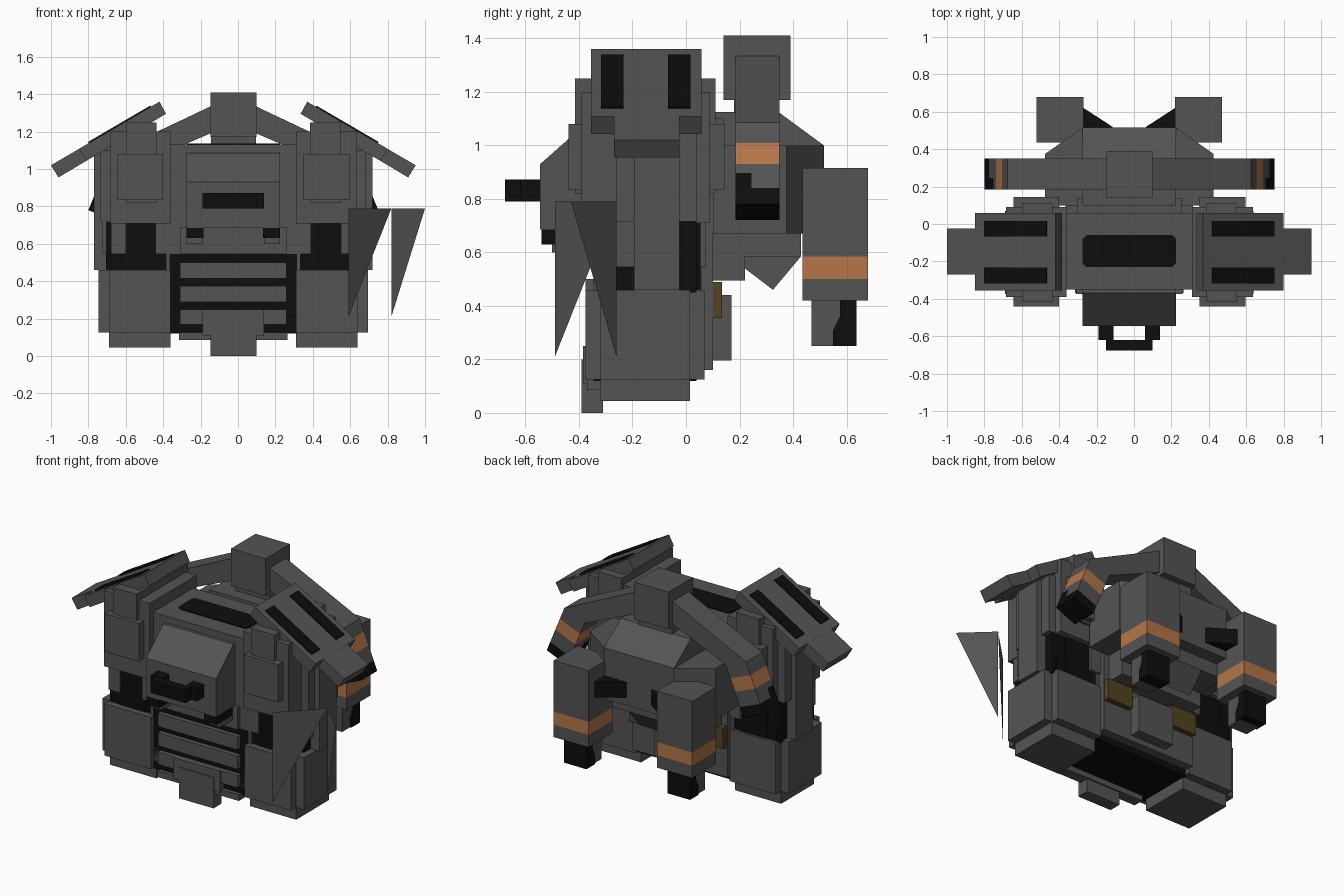
import bpy, bmesh

CX = -0.025  # symmetry plane of the pack


def material(name, col):
    m = bpy.data.materials.new(name)
    m.diffuse_color = (*col, 1)
    return m


GRAY = material("dark gray", (0.088, 0.088, 0.088))
BLACK = material("black", (0.004, 0.004, 0.004))
ORANGE = material("orange", (0.46, 0.18, 0.066))
OLIVE = material("olive brown", (0.085, 0.058, 0.015))


def prism(name, pts, lo, hi, axis, mat, sign=1):
    """Extrude a 2D profile along an axis; sign=-1 mirrors it in x."""
    place = {"x": lambda p, t: (t, p[0], p[1]),
             "y": lambda p, t: (p[0], t, p[1]),
             "z": lambda p, t: (p[0], p[1], t)}[axis]
    bm = bmesh.new()
    rings = []
    for t in (lo, hi):
        co = [place(p, t) for p in pts]
        rings.append([bm.verts.new((CX + sign * x, y, z)) for x, y, z in co])
    a, b = rings
    bm.faces.new(a)
    bm.faces.new(b)
    for i in range(len(a)):
        j = (i + 1) % len(a)
        bm.faces.new((a[i], a[j], b[j], b[i]))
    bmesh.ops.recalc_face_normals(bm, faces=bm.faces)
    me = bpy.data.meshes.new(name)
    bm.to_mesh(me)
    bm.free()
    me.materials.append(mat)
    ob = bpy.data.objects.new(name, me)
    bpy.context.collection.objects.link(ob)
    return ob


def box(name, x, y, z, mat=GRAY, sign=1):
    pts = [(x[0], y[0]), (x[1], y[0]), (x[1], y[1]), (x[0], y[1])]
    return prism(name, pts, z[0], z[1], "z", mat, sign)


def mid(name, half, y, z, mat=GRAY):
    return box(name, (-half, half), y, z, mat)


# Central torso
mid("inner_core", 0.68, (-0.26, 0.04), (0.45, 0.72), BLACK)
mid("belly_core", 0.34, (-0.345, 0.04), (0.12, 0.56), BLACK)
mid("torso", 0.36, (-0.35, 0.06), (0.545, 1.13))
mid("torso_back", 0.34, (0.0, 0.1), (0.16, 1.06))
mid("torso_back_step", 0.28, (0.0, 0.14), (0.56, 1.1))
cut = [(-0.25, -0.21), (-0.23, -0.23), (0.23, -0.23), (0.25, -0.21),
       (0.25, -0.08), (0.23, -0.06), (-0.23, -0.06), (-0.25, -0.08)]
prism("deck_slot", cut, 1.129, 1.136, "z", BLACK)

# Belly bars and lower tab
for i, z in enumerate([(0.545, 0.69), (0.415, 0.50), (0.29, 0.375), (0.17, 0.25)]):
    mid(f"belly_bar_{i}", 0.285, (-0.375, -0.33), z)
mid("lower_plate", 0.165, (-0.385, -0.3), (0.11, 0.25))
mid("lower_skirt", 0.29, (-0.37, -0.3), (0.085, 0.125))
mid("front_tab", 0.123, (-0.39, -0.31), (0.0, 0.2))

# Front pod with handle
pod = [(-0.545, 0.685), (-0.545, 0.93), (-0.37, 1.085), (-0.33, 1.085), (-0.33, 0.685)]
prism("front_pod", pod, -0.25, 0.25, "x", GRAY)
handle = [(-0.165, -0.54), (-0.165, -0.62), (-0.125, -0.62), (-0.125, -0.677),
          (0.125, -0.677), (0.125, -0.62), (0.165, -0.62), (0.165, -0.54),
          (0.085, -0.54), (0.085, -0.62), (-0.085, -0.62), (-0.085, -0.54)]
prism("front_handle", handle, 0.79, 0.872, "z", BLACK)

# Back pod
plan = [(-0.45, 0.1), (-0.45, 0.375), (-0.25, 0.515), (0.25, 0.515), (0.45, 0.375), (0.45, 0.1)]
prism("back_pod", plan, 0.67, 1.0, "z", GRAY)
roof = [(0.1, 1.0), (0.1, 1.125), (0.345, 1.125), (0.515, 1.0)]
prism("back_pod_roof", roof, -0.25, 0.25, "x", GRAY)
mid("back_pod_base", 0.3, (0.08, 0.43), (0.585, 0.67))
mid("back_pod_foot", 0.3, (0.04, 0.22), (0.495, 0.59))
prism("back_keel", [(0.21, 0.59), (0.22, 0.54), (0.325, 0.46), (0.43, 0.585)],
      -0.13, 0.13, "x", GRAY)
mid("rear_box", 0.13, (0.05, 0.17), (0.195, 0.44))
mid("top_box", 0.123, (0.14, 0.39), (1.17, 1.41))
mid("top_neck", 0.12, (0.18, 0.35), (1.0, 1.18))


def lerp(a, b, t):
    return (a[0] + (b[0] - a[0]) * t, a[1] + (b[1] - a[1]) * t)


for s, side in ((-1, "left"), (1, "right")):
    def b(name, x, y, z, mat=GRAY):
        return box(f"{side}_{name}", x, y, z, mat, s)

    def p(name, pts, lo, hi, axis, mat=GRAY):
        return prism(f"{side}_{name}", pts, lo, hi, axis, mat, s)

    # Chest blocks, straps and side panels
    b("chest_block", (0.335, 0.66), (-0.39, 0.09), (0.71, 1.2))
    b("chest_strap", (0.41, 0.575), (-0.415, 0.11), (0.82, 1.25))
    b("chest_panel", (0.375, 0.62), (-0.44, 0.145), (0.835, 1.08))
    b("side_block", (0.5, 0.71), (-0.26, 0.04), (0.715, 1.1))
    b("side_block_low", (0.6, 0.7), (-0.26, -0.1), (0.545, 0.72))
    b("side_panel", (0.5, 0.745), (-0.195, -0.025), (0.46, 1.12))
    b("waist_post_inner", (0.33, 0.415), (-0.35, 0.075), (0.545, 0.71))
    b("waist_post_outer", (0.575, 0.655), (-0.35, -0.2), (0.545, 0.71))
    b("waist_band", (0.33, 0.66), (-0.33, 0.05), (0.45, 0.55), BLACK)
    b("waist_window", (0.4, 0.59), (-0.335, 0.055), (0.45, 0.72), BLACK)
    b("pod_foot", (0.16, 0.25), (-0.54, -0.35), (0.63, 0.686), BLACK)
    b("pod_foot_base", (0.165, 0.25), (-0.5, -0.35), (0.6, 0.632))

    # Legs
    b("leg", (0.335, 0.665), (-0.375, 0.07), (0.125, 0.46))
    b("leg_side", (0.45, 0.72), (-0.32, 0.015), (0.125, 0.46))
    b("leg_inner", (0.285, 0.36), (-0.345, 0.06), (0.17, 0.56))
    b("boot", (0.335, 0.665), (-0.32, 0.015), (0.045, 0.2))
    b("rear_lug", (0.15, 0.335), (0.055, 0.135), (0.355, 0.49), OLIVE)

    # Slanted shoulder plate, narrow tip and slots
    p("shoulder_plate", [(0.825, 1.108), (0.395, 1.36), (0.36, 1.295), (0.787, 1.043)],
      -0.355, 0.058, "y")
    p("shoulder_tip", [(0.975, 1.02), (0.8, 1.122), (0.762, 1.058), (0.935, 0.955)],
      -0.27, -0.025, "y")
    for i, y in enumerate((-0.318, -0.068)):
        p(f"shoulder_slot_{i}", [(0.772, 1.137), (0.44, 1.331), (0.444, 1.339), (0.776, 1.145)],
          y, y + 0.085, "y", BLACK)

    # Back arm: sloped beam, then a banded forearm with a black clip
    p("upper_arm", [(0.1, 1.345), (0.65, 1.085), (0.506, 1.026), (0.1, 1.2)], 0.185, 0.35, "y")
    o0, o1, i0, i1 = (0.65, 1.085), (0.775, 0.78), (0.506, 1.026), (0.631, 0.721)

    def slab(name, t0, t1, mat=GRAY, y0=0.185, y1=0.35):
        p(name, [lerp(o0, o1, t0), lerp(o0, o1, t1), lerp(i0, i1, t1), lerp(i0, i1, t0)],
          y0, y1, "y", mat)

    slab("forearm_top", 0, 0.25)
    slab("forearm_band", 0.25, 0.51, ORANGE)
    slab("forearm_low", 0.51, 0.8, y0=0.245)
    slab("forearm_low_front", 0.51, 0.62, y1=0.245)
    slab("clip_long", 0.62, 1, BLACK, y1=0.245)
    slab("clip_short", 0.8, 1, BLACK, y0=0.245)

    # Thruster with orange band, nozzle and strut
    jx, jy = (0.245, 0.495), (0.435, 0.68)
    b("thruster_top", jx, jy, (0.585, 0.915))
    b("thruster_band", jx, jy, (0.5, 0.585), ORANGE)
    b("thruster_base", jx, jy, (0.42, 0.5))
    b("nozzle", (0.3, 0.44), (0.47, 0.58), (0.25, 0.42))
    nozzle = [(0.575, 0.42), (0.575, 0.36), (0.55, 0.31), (0.55, 0.25), (0.637, 0.25), (0.637, 0.42)]
    p("nozzle_guard", nozzle, 0.29, 0.45, "x", BLACK)
    p("thruster_strut", [(0.26, 0.63), (0.26, 0.5), (0.09, 0.5), (0.09, 0.52)],
      0.72, 0.82, "z", BLACK)

# Two thin hanging fins meeting in a V on one side
fins = {"fin_inner": ((0.59, -0.49), (0.82, -0.26)), "fin_outer": ((0.82, -0.26), (1.0, -0.43))}
for name, (a, c) in fins.items():
    me = bpy.data.meshes.new(name)
    me.from_pydata([(*a, 0.21), (*a, 0.79), (*c, 0.79)], [], [(0, 2, 1)])
    me.materials.append(GRAY)
    bpy.context.collection.objects.link(bpy.data.objects.new(name, me))
